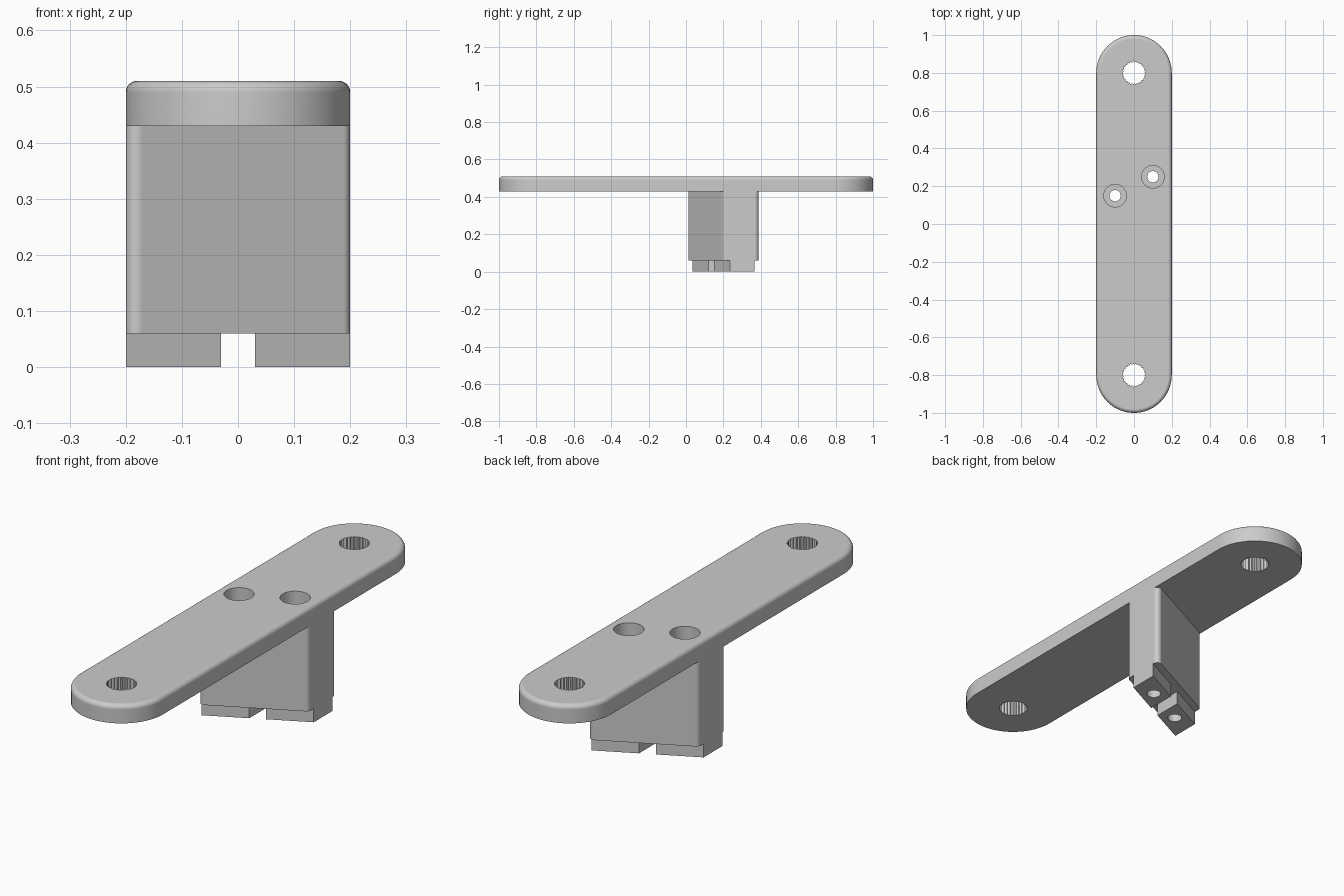
import bpy
import bmesh
from math import pi, sin, cos
from mathutils import Vector

if "Cube" in bpy.data.objects:
    bpy.data.objects.remove(bpy.data.objects["Cube"], do_unlink=True)

grey = bpy.data.materials.new("light grey")
grey.use_nodes = True
grey.diffuse_color = (0.6, 0.6, 0.6, 1)
grey.node_tree.nodes["Principled BSDF"].inputs["Base Color"].default_value = (0.6, 0.6, 0.6, 1)


def loft(name, rings):
    """Solid from stacked (outline, z) rings with equal point counts."""
    bm = bmesh.new()
    loops = [[bm.verts.new((p[0], p[1], z)) for p in outline] for outline, z in rings]
    for low, high in zip(loops, loops[1:]):
        for i in range(len(low)):
            j = (i + 1) % len(low)
            bm.faces.new((low[i], low[j], high[j], high[i]))
    bm.faces.new(list(reversed(loops[0])))
    bm.faces.new(loops[-1])
    bmesh.ops.recalc_face_normals(bm, faces=bm.faces)
    mesh = bpy.data.meshes.new(name)
    bm.to_mesh(mesh)
    bm.free()
    mesh.materials.append(grey)
    obj = bpy.data.objects.new(name, mesh)
    bpy.context.collection.objects.link(obj)
    return obj


def prism(name, outline, z0, z1):
    return loft(name, [(outline, z0), (outline, z1)])


def circle(x, y, r, n=40):
    return [(x + r * cos(2 * pi * i / n), y + r * sin(2 * pi * i / n)) for i in range(n)]


def stadium(r, n=32):
    """Long outline with a half circle at each end."""
    right_to_left = [pi * i / n for i in range(n + 1)]
    return ([(r * cos(a), 0.8 + r * sin(a)) for a in right_to_left]
            + [(-r * cos(a), -0.8 - r * sin(a)) for a in right_to_left])


def rounded(corners, r, n=8):
    """Polygon with every corner replaced by a tangent arc."""
    out = []
    for i, c in enumerate(corners):
        p = Vector(c)
        a = (Vector(corners[i - 1]) - p).normalized()
        b = (Vector(corners[(i + 1) % len(corners)]) - p).normalized()
        half = a.angle(b) / 2
        centre = p + (a + b).normalized() * (r / sin(half))
        reach = r * cos(half) / sin(half)
        start = (p + a * reach - centre).normalized()
        end = (p + b * reach - centre).normalized()
        out += [centre + start.slerp(end, k / n).normalized() * r for k in range(n + 1)]
    return out


def skewed(x0, x1, half):
    """Slanted block outline between two x values."""
    return [(x, 0.2 + x / 2 + s * half) for x, s in ((x0, -1), (x1, -1), (x1, 1), (x0, 1))]


def combine(target, other, operation):
    mod = target.modifiers.new("combine", "BOOLEAN")
    mod.operation, mod.solver, mod.object = operation, "EXACT", other
    bpy.context.view_layer.objects.active = target
    bpy.ops.object.modifier_apply(modifier=mod.name)
    bpy.data.objects.remove(other, do_unlink=True)


# Arm plate with rounded upper edge
fillet = 0.02
rings = [(stadium(0.2), 0.43)]
for k in range(7):
    a = k / 6 * pi / 2
    rings.append((stadium(0.2 - fillet * (1 - cos(a))), 0.49 + fillet * sin(a)))
bracket = loft("mounting_bracket", rings)

# Slanted post and its two feet
combine(bracket, prism("post", rounded(skewed(-0.2, 0.2, 0.1), 0.02), 0.06, 0.47), "UNION")
for side, x0, x1 in (("right", -0.2, -0.03), ("left", 0.03, 0.2)):
    combine(bracket, prism(side + "_foot", skewed(x0, x1, 0.065), 0, 0.1), "UNION")

# Counterbored screw holes through the post
for s in (-1, 1):
    x, y = s * 0.1, 0.2 + s * 0.05
    combine(bracket, prism("screw_hole", circle(x, y, 0.03), -0.1, 0.6), "DIFFERENCE")
    combine(bracket, prism("head_hole", circle(x, y, 0.06), 0.12, 0.6), "DIFFERENCE")

# Toothed shaft holes at both ends
teeth = 25
for s in (-1, 1):
    outline = []
    for i in range(teeth * 2):
        r = 0.062 if i % 2 else 0.056
        a = pi * i / teeth
        outline.append((r * cos(a), s * 0.8 + r * sin(a)))
    combine(bracket, prism("shaft_hole", outline, 0.3, 0.6), "DIFFERENCE")

# Smooth fillets with flat broad faces
bpy.ops.object.select_all(action="DESELECT")
bracket.select_set(True)
bpy.context.view_layer.objects.active = bracket
bpy.ops.object.shade_smooth_by_angle(angle=pi / 6)
normals = bracket.modifiers.new("even_normals", "WEIGHTED_NORMAL")
normals.keep_sharp = True
